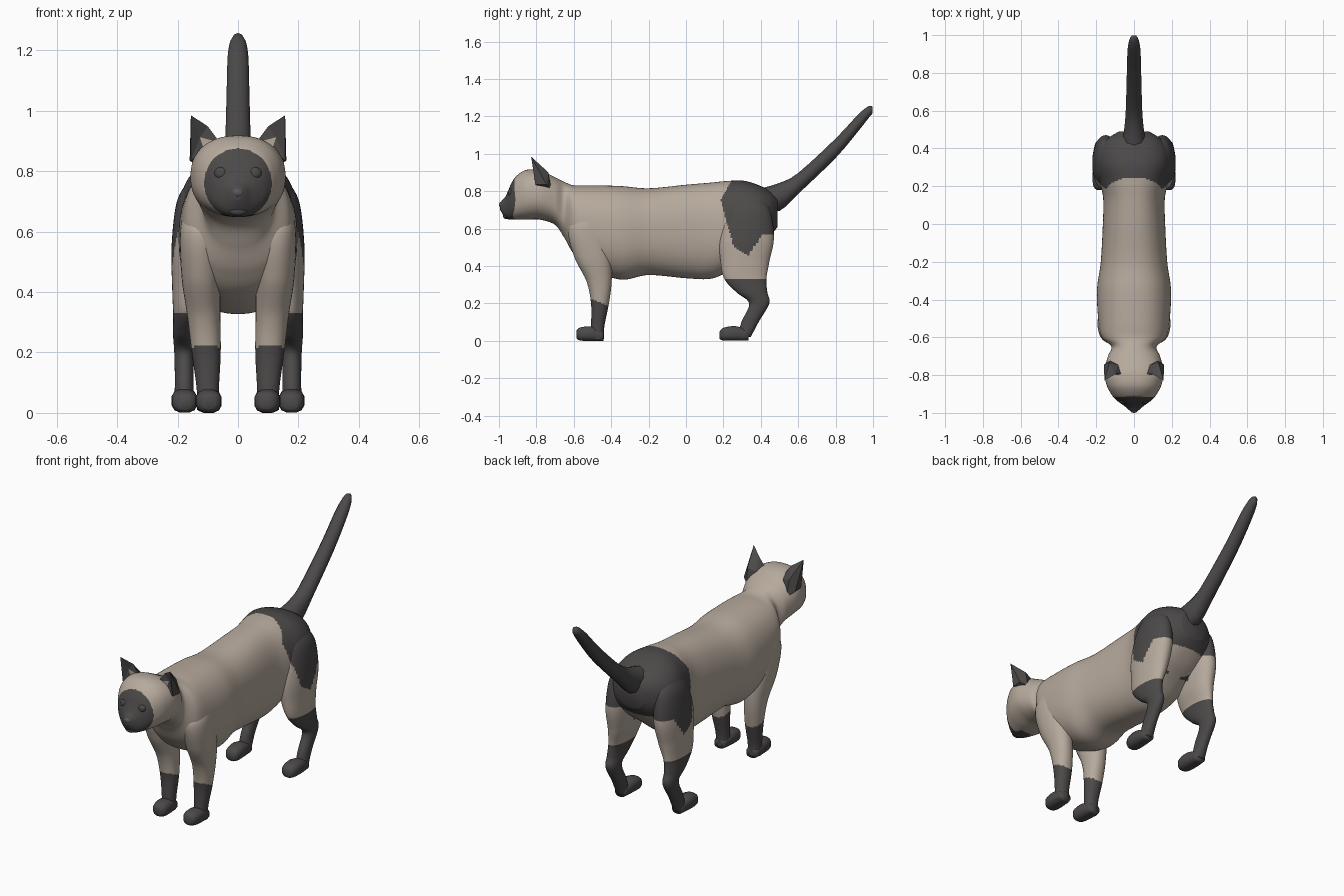
import bpy, bmesh, math
from mathutils import Vector

if "Cube" in bpy.data.objects:
    bpy.data.objects.remove(bpy.data.objects["Cube"])


def material(name, rgb):
    m = bpy.data.materials.new(name)
    m.diffuse_color = (*rgb, 1)
    m.use_nodes = True
    m.node_tree.nodes["Principled BSDF"].inputs["Base Color"].default_value = m.diffuse_color
    return m


FUR = material("beige_fur", (0.47, 0.40, 0.335))
DARK = material("dark_fur", (0.072, 0.067, 0.066))
GREY = material("grey_nose", (0.10, 0.095, 0.10))


def finish(name, bm, mats, rule=None, smooth=True):
    """Turn a bmesh into a named object; rule(centre) gives the material index."""
    bmesh.ops.recalc_face_normals(bm, faces=bm.faces)
    if rule:
        for f in bm.faces:
            f.material_index = int(rule(f.calc_center_median()))
    for f in bm.faces:
        f.smooth = smooth
    me = bpy.data.meshes.new(name)
    bm.to_mesh(me)
    bm.free()
    for m in mats:
        me.materials.append(m)
    ob = bpy.data.objects.new(name, me)
    bpy.context.collection.objects.link(ob)
    return ob


def spline(rows, steps):
    """Catmull-Rom interpolation through station rows."""
    out = []
    for i in range(len(rows) - 1):
        a, b, c, d = (rows[max(0, min(len(rows) - 1, i + k))] for k in (-1, 0, 1, 2))
        for s in range(steps):
            t = s / steps
            out.append([0.5 * (2 * q + (r - p) * t + (2 * p - 5 * q + 4 * r - w) * t * t
                               + (3 * q - p - 3 * r + w) * t ** 3)
                        for p, q, r, w in zip(a, b, c, d)])
    out.append(list(rows[-1]))
    return out


def loft(name, rows, axis, mats, rule=None, n=32, steps=6, power=2.2, side=1):
    """Rows are x, y, z, radius across, radius along; rings face the Y or Z axis."""
    bm = bmesh.new()
    rings = []
    for x, y, z, ra, rb in spline(rows, steps):
        ring = []
        for k in range(n):
            a = 2 * math.pi * (k + 0.5) / n
            c, s = math.cos(a), math.sin(a)
            u = ra * math.copysign(abs(c) ** (2 / power), c)
            v = rb * math.copysign(abs(s) ** (2 / power), s)
            p = (x + u, y, z + v) if axis == "Y" else (x + u, y + v, z)
            ring.append(bm.verts.new((p[0] * side, p[1], max(0, p[2]))))
        rings.append(ring)
    for r, q in zip(rings, rings[1:]):
        for k in range(n):
            bm.faces.new((r[k], r[(k + 1) % n], q[(k + 1) % n], q[k]))
    bm.faces.new(rings[0])
    bm.faces.new(rings[-1])
    return finish(name, bm, mats, rule)


# Colour rules: dark rump patch, face mask
def rump(p):
    front = 0.185 + max(0.28 * (0.75 - p.z), 0.55 * (p.z - 0.75))
    low = 0.455 + max(0.33 - p.y, 0) * 0.6 + min(max(p.y - 0.33, 0) * 1.4, 0.11)
    return p.y > front and p.z > low


def mask(p):
    return p.y < -0.885 and (p.x / 0.112) ** 2 + ((p.z - 0.76) / 0.115) ** 2 < 1


# Head, neck and trunk as one skin: y, bottom, top, half width
outline = [
    (-0.995, .705, .735, .012), (-0.985, .685, .750, .026), (-0.968, .660, .768, .045),
    (-0.950, .650, .805, .070), (-0.930, .648, .850, .096), (-0.900, .648, .888, .121),
    (-0.850, .648, .915, .146), (-0.780, .648, .912, .157), (-0.700, .620, .875, .138),
    (-0.650, .550, .850, .120), (-0.600, .465, .832, .170), (-0.520, .390, .832, .188),
    (-0.350, .328, .828, .196), (-0.200, .352, .816, .176), (0.000, .335, .835, .165),
    (0.130, .332, .846, .163), (0.220, .370, .855, .180), (0.310, .440, .856, .195),
    (0.390, .500, .832, .185), (0.450, .560, .800, .142), (0.490, .610, .765, .080)]
loft("head_and_body", [(0, y, (b + t) / 2, w, (t - b) / 2) for y, b, t, w in outline],
     "Y", [FUR, DARK], lambda p: rump(p) or mask(p), n=96, steps=12, power=2.3)

# Raised tail
loft("tail", [(0, .40, .755, .07, .06), (0, .50, .770, .055, .075), (0, .60, .842, .046, .056),
              (0, .80, 1.030, .040, .052), (0, .92, 1.165, .036, .045),
              (0, .975, 1.222, .026, .032), (0, .998, 1.235, .012, .018)],
     "Y", [DARK], n=10, steps=3, power=2)

front_leg = [(.120, -.50, .70, .050, .060), (.122, -.53, .60, .070, .100),
             (.122, -.50, .45, .065, .098), (.113, -.465, .32, .055, .068),
             (.105, -.460, .20, .048, .048), (.100, -.472, .08, .037, .036),
             (.100, -.475, .01, .036, .036)]
front_paw = [(.095, -.585, .035, .020, .022), (.095, -.565, .037, .040, .036),
             (.098, -.500, .038, .043, .040), (.100, -.440, .025, .032, .026)]
hind_leg = [(.115, .33, .78, .040, .060), (.140, .335, .70, .062, .115),
            (.150, .325, .55, .070, .145), (.158, .315, .42, .060, .130),
            (.172, .318, .33, .043, .112), (.178, .352, .26, .037, .083),
            (.178, .391, .20, .033, .054), (.178, .342, .10, .031, .046),
            (.178, .312, .02, .034, .034)]
hind_paw = [(.176, .180, .030, .020, .020), (.176, .200, .036, .040, .035),
            (.178, .265, .040, .043, .040), (.178, .335, .030, .032, .030)]


def ear(name, s):
    """Hollow-fronted pointed ear with a rounded back and a pale tuft inside."""
    bm = bmesh.new()
    pts = dict(inner=(.060, -.795, .895), tip=(.156, -.828, .985), outer=(.156, -.805, .835),
               pit=(.112, -.795, .870), mid=(.126, -.797, .912), rim=(.100, -.795, .948),
               base=(.125, -.720, .810), low=(.160, -.745, .835),
               bulge=(.130, -.735, .900), back=(.085, -.745, .885))
    v = {k: bm.verts.new((p[0] * s, p[1], p[2])) for k, p in pts.items()}
    for f in ("inner pit mid", "inner mid rim", "rim mid tip", "tip mid outer",
              "mid pit outer", "tip bulge rim", "rim bulge back", "rim back inner",
              "tip low bulge", "tip outer low", "low base bulge", "bulge base back",
              "outer base low", "inner back base", "inner base pit", "pit base outer"):
        bm.faces.new([v[k] for k in f.split()])
    tuft = sum((v[k].co for k in ("inner", "pit", "mid")), Vector()) / 3
    finish(name, bm, [DARK, FUR], lambda p: (p - tuft).length < 0.002, smooth=False)


def ball(name, centre, size, mat):
    bm = bmesh.new()
    bmesh.ops.create_uvsphere(bm, u_segments=16, v_segments=10, radius=1)
    for v in bm.verts:
        v.co = Vector(a + b * c for a, b, c in zip(centre, size, v.co))
    finish(name, bm, [mat])


# Paired parts
for tag, s in (("left", 1), ("right", -1)):
    loft("front_leg_" + tag, front_leg, "Z", [FUR, DARK],
         lambda p: p.z < 0.205 - 0.4 * (p.y + 0.46), steps=16, side=s)
    loft("front_paw_" + tag, front_paw, "Y", [DARK], n=12, steps=3, power=2.6, side=s)
    loft("hind_leg_" + tag, hind_leg, "Z", [FUR, DARK],
         lambda p: p.z < 0.33 or rump(p), n=64, steps=16, power=2.1, side=s)
    loft("hind_paw_" + tag, hind_paw, "Y", [DARK], n=12, steps=3, power=2.6, side=s)
    ear("ear_" + tag, s)
    ball("eye_" + tag, (.055 * s, -.934, .792), (.024, .018, .022), DARK)

# Nose and chin
ball("nose", (0, -.985, .728), (.020, .015, .016), GREY)
ball("chin", (0, -.962, .668), (.030, .016, .016), DARK)
